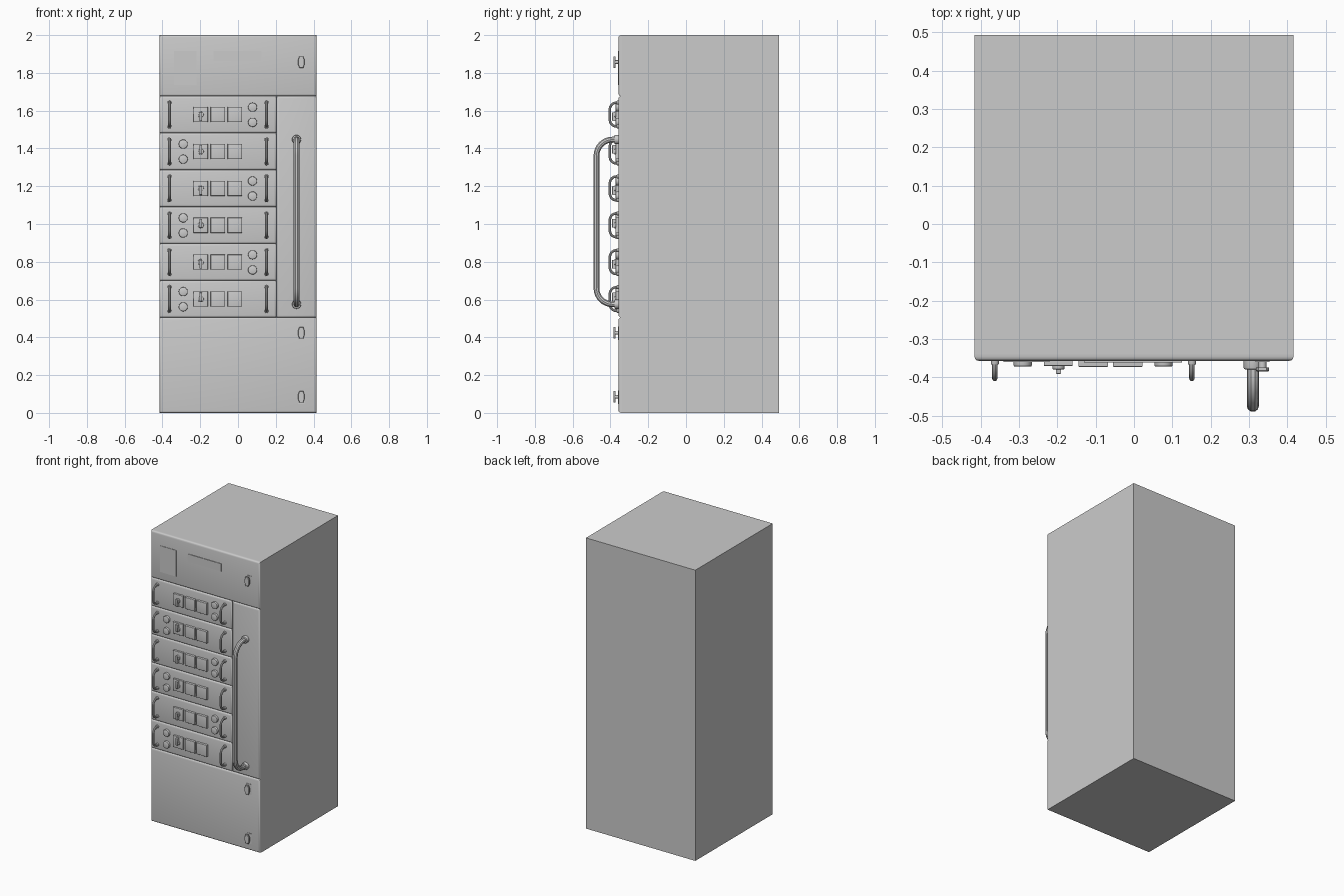
import bpy, bmesh, math
from mathutils import Vector

if "Cube" in bpy.data.objects:
    bpy.data.objects.remove(bpy.data.objects["Cube"])

FRONT = -0.357   # y of the front face
W = 0.416        # half width


def finish(bm, name):
    bmesh.ops.recalc_face_normals(bm, faces=bm.faces)
    me = bpy.data.meshes.new(name)
    bm.to_mesh(me)
    bm.free()
    ob = bpy.data.objects.new(name, me)
    bpy.context.collection.objects.link(ob)
    smooth(ob)
    return ob


def smooth(ob):
    bpy.ops.object.select_all(action='DESELECT')
    ob.select_set(True)
    bpy.context.view_layer.objects.active = ob
    bpy.ops.object.shade_smooth_by_angle(angle=math.radians(35))


def prism(name, outline, y0, y1, bevel=0.0, segs=3):
    """Extrude an (x, z) outline from y0 (back) to y1 (front); round its front rim."""
    bm = bmesh.new()
    f = bm.faces.new([bm.verts.new((x, y0, z)) for x, z in outline])
    ext = bmesh.ops.extrude_face_region(bm, geom=[f])
    vs = [v for v in ext['geom'] if isinstance(v, bmesh.types.BMVert)]
    bmesh.ops.translate(bm, verts=vs, vec=(0, y1 - y0, 0))
    if bevel:
        rim = [e for e in bm.edges if all(abs(v.co.y - y1) < 1e-6 for v in e.verts)]
        bmesh.ops.bevel(bm, geom=rim, offset=bevel, segments=segs, profile=0.5, affect='EDGES')
    return finish(bm, name)


def box(name, x0, x1, z0, z1, y0, y1, bevel=0.0):
    return prism(name, [(x0, z0), (x1, z0), (x1, z1), (x0, z1)], y0, y1, bevel)


def disc(name, x, z, r, y0, y1, bevel=0.0, n=24):
    pts = [(x + r * math.cos(2 * math.pi * i / n), z + r * math.sin(2 * math.pi * i / n))
           for i in range(n)]
    return prism(name, pts, y0, y1, bevel, 2)


def pull(name, x, z0, z1, reach, r, corner):
    """Bent-tube handle with a collar at each foot."""
    yo = FRONT - reach
    pts = [(x, FRONT + 0.01, z1)]
    for cz, a0 in ((z1 - corner, 0), (z0 + corner, 90)):
        for i in range(9):
            a = math.radians(a0 + 90 * i / 8)
            pts.append((x, yo + corner - corner * math.sin(a), cz + corner * math.cos(a)))
    pts.append((x, FRONT + 0.01, z0))
    cu = bpy.data.curves.new(name, 'CURVE')
    cu.dimensions = '3D'
    cu.bevel_depth = r
    cu.bevel_resolution = 3
    cu.use_fill_caps = True
    sp = cu.splines.new('POLY')
    sp.points.add(len(pts) - 1)
    for p, co in zip(sp.points, pts):
        p.co = (*co, 1)
    ob = bpy.data.objects.new(name, cu)
    bpy.context.collection.objects.link(ob)
    bpy.ops.object.select_all(action='DESELECT')
    ob.select_set(True)
    bpy.context.view_layer.objects.active = ob
    bpy.ops.object.convert(target='MESH')
    smooth(bpy.context.object)
    for z in (z0, z1):
        disc(name + "_collar", x, z, r * 1.5, FRONT + 0.003, FRONT - r * 1.4, r * 0.3)


def latch(z):
    x = 0.335
    box("latch_plate", x - 0.018, x + 0.018, z - 0.038, z + 0.033, FRONT + 0.002, FRONT - 0.003)
    disc("latch_stem", x, z, 0.01, FRONT, FRONT - 0.02)
    half = [(0.01, -0.031), (0.017, -0.012), (0.017, 0.012), (0.01, 0.031)]
    pts = [(x + a, z + b) for a, b in half] + [(x - a, z + b) for a, b in reversed(half)]
    prism("latch_grip", pts, FRONT - 0.017, FRONT - 0.027, 0.002, 1)


# cabinet body and front panels (rounded rims meet to form the grooves)
BACK = FRONT + 0.02
Z0, Z1, SPLIT = 0.505, 1.677, 0.204
box("cabinet_body", -W, W, 0, 2, 0.493, BACK - 0.0001)
box("top_panel", -W, W, Z1, 2, BACK, FRONT, 0.012)
box("bottom_panel", -W, W, 0, Z0, BACK, FRONT, 0.012)
box("side_door", SPLIT, W, Z0, Z1, BACK, FRONT, 0.012)

# top panel plates
box("label_plate", -0.34, -0.22, 1.735, 1.915, FRONT + 0.002, FRONT - 0.003)
box("display_plate", -0.13, 0.125, 1.862, 1.915, FRONT + 0.002, FRONT - 0.004)

# latches and main door handle
for z in (1.857, 0.424, 0.085):
    latch(z)
pull("door_handle", 0.31, 0.575, 1.447, 0.117, 0.016, 0.085)

# six modules with alternating knob side and switch direction
H = (Z1 - Z0) / 6
for i in range(6):
    top = Z1 - i * H
    c = top - H / 2
    box("module_panel", -W, SPLIT, top - H, top, BACK, FRONT, 0.012)
    for x in (-0.363, 0.151):
        pull("module_handle", x, c - 0.063, c + 0.063, 0.046, 0.007, 0.035)
    # switch plate, boss and lever
    box("switch_plate", -0.235, -0.16, c - 0.04, c + 0.04, FRONT + 0.002, FRONT - 0.013, 0.002)
    s = -1 if i % 2 == 0 else 1
    disc("switch_boss", -0.197, c, 0.016, FRONT - 0.01, FRONT - 0.022, 0.002, 16)
    za, zb = sorted((c - s * 0.012, c + s * 0.034))
    box("switch_lever", -0.204, -0.19, za, zb, FRONT - 0.012, FRONT - 0.034, 0.003)
    # square gauges
    for x in (-0.145, -0.055):
        box("gauge", x, x + 0.077, c - 0.04, c + 0.04, FRONT + 0.002, FRONT - 0.016, 0.003)
    # round knobs
    kx = 0.077 if i % 2 == 0 else -0.29
    for dz in (-0.041, 0.039):
        disc("knob", kx, c + dz, 0.024, FRONT + 0.002, FRONT - 0.015, 0.004)
